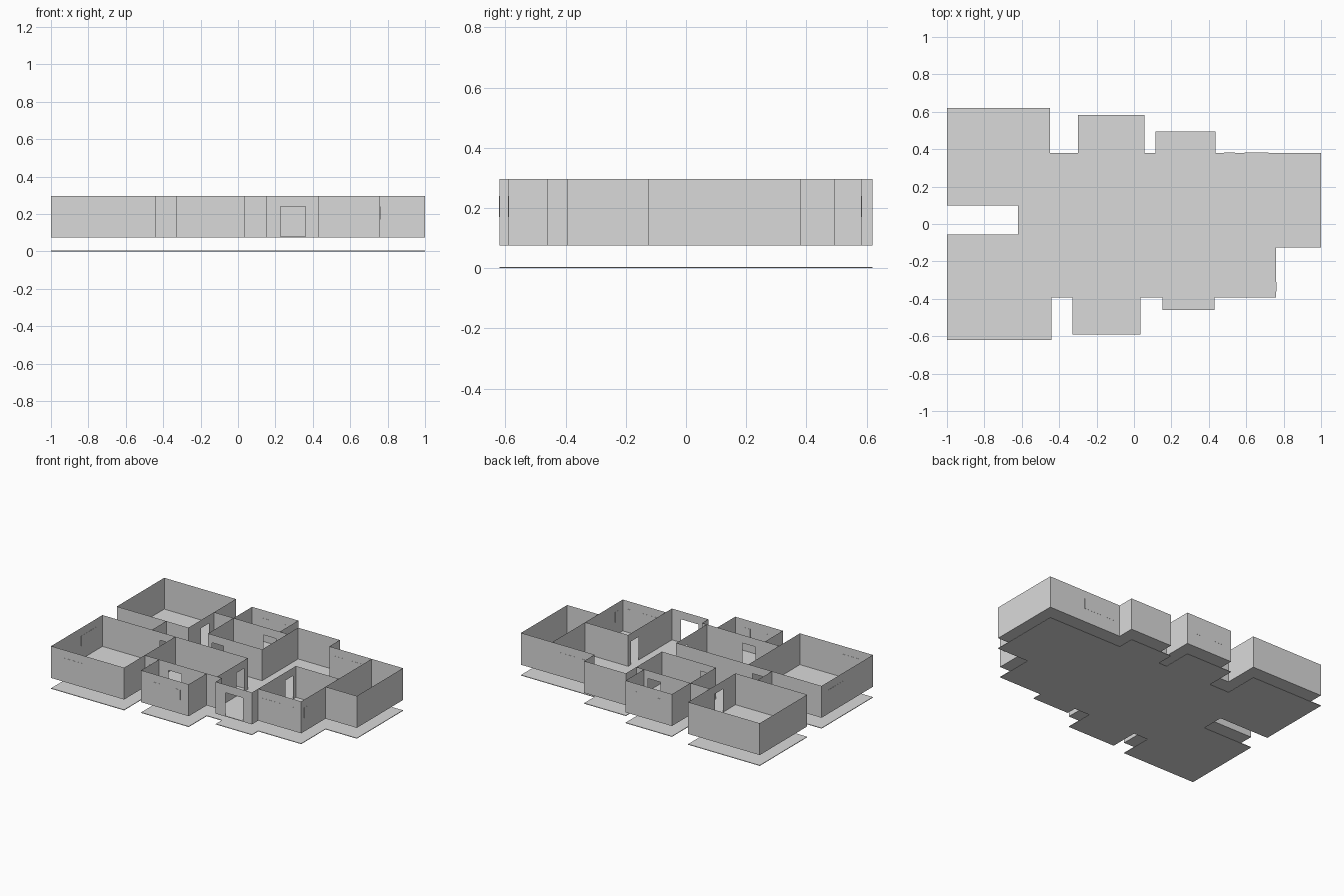
import bpy
import bmesh

default_cube = bpy.data.objects.get("Cube")
if default_cube:
    bpy.data.objects.remove(default_cube, do_unlink=True)

WALL_BOTTOM, WALL_TOP = 0.075, 0.296
DOOR_TOP = 0.24
SILL, HEAD = 0.17, 0.24
SLAB = 0.004

grey = bpy.data.materials.new("plain grey")
grey.use_nodes = True
grey.diffuse_color = (0.7, 0.7, 0.7, 1)
grey.node_tree.nodes["Principled BSDF"].inputs["Base Color"].default_value = grey.diffuse_color


def finish(bm, name):
    """Turn a bmesh into a named grey object."""
    bmesh.ops.remove_doubles(bm, verts=bm.verts, dist=0.0001)
    bmesh.ops.recalc_face_normals(bm, faces=bm.faces)
    mesh = bpy.data.meshes.new(name)
    bm.to_mesh(mesh)
    bm.free()
    mesh.materials.append(grey)
    obj = bpy.data.objects.new(name, mesh)
    bpy.context.collection.objects.link(obj)


def add_panel(bm, start, end, bottom, top):
    """Upright sheet between two plan points."""
    corners = [(*start, bottom), (*end, bottom), (*end, top), (*start, top)]
    bm.faces.new([bm.verts.new(c) for c in corners])


def add_wall(bm, start, end, door=None):
    """Wall sheet along x or y, with an optional doorway given as a span."""
    if door is None:
        add_panel(bm, start, end, WALL_BOTTOM, WALL_TOP)
        return
    along_x = start[1] == end[1]
    low, high = [(d, start[1]) if along_x else (start[0], d) for d in door]
    add_panel(bm, start, low, WALL_BOTTOM, WALL_TOP)
    add_panel(bm, low, high, DOOR_TOP, WALL_TOP)
    add_panel(bm, high, end, WALL_BOTTOM, WALL_TOP)


def make_slab(name, bottom):
    """Thin floor plate with the outline of the house."""
    bm = bmesh.new()
    for z in (bottom, bottom + SLAB):
        bm.faces.new([bm.verts.new((x, y, z)) for x, y in outline])
    for start, end in outline_edges:
        add_panel(bm, start, end, bottom, bottom + SLAB)
    finish(bm, name)


def make_window(name, axis, level, low, high):
    """Two thin panes: side by side when wide, stacked when narrow."""
    bm = bmesh.new()
    mid_u, mid_z = (low + high) / 2, (SILL + HEAD) / 2
    if high - low > 0.1:
        panes = [(low, mid_u, SILL, HEAD), (mid_u, high, SILL, HEAD)]
    else:
        panes = [(low, high, SILL, mid_z), (low, high, mid_z, HEAD)]
    for u0, u1, z0, z1 in panes:
        for v in bmesh.ops.create_cube(bm, size=1)["verts"]:
            u = u0 if v.co.x < 0 else u1
            depth = level + v.co.y * SLAB / 2
            z = z0 if v.co.z < 0 else z1
            v.co = (u, depth, z) if axis == "x" else (depth, u, z)
    finish(bm, name)


# Plan lines shared by several rooms
BACK, FRONT, PORCH = 0.38, -0.393, -0.461
HALL_BACK, HALL_FRONT = 0.10, -0.057
EAST, CORE, WING = 0.76, 0.115, -0.126
LEFT_FRONT, BATH_FRONT, BATH_BACK = -0.62, -0.59, 0.583

# Outline of the whole house, clockwise from the back left room
outline = [
    (-1, 0.62), (-0.45, 0.62), (-0.45, BACK), (-0.3, BACK),
    (-0.3, BATH_BACK), (0.055, BATH_BACK), (0.055, BACK), (CORE, BACK),
    (CORE, 0.495), (0.435, 0.495), (0.435, BACK), (1, BACK),
    (1, WING), (EAST, WING), (EAST, FRONT), (0.43, FRONT),
    (0.43, PORCH), (0.152, PORCH), (0.152, FRONT), (0.035, FRONT),
    (0.035, BATH_FRONT), (-0.33, BATH_FRONT), (-0.33, FRONT), (-0.44, FRONT),
    (-0.44, LEFT_FRONT), (-1, LEFT_FRONT), (-1, HALL_FRONT), (-0.62, HALL_FRONT),
    (-0.62, HALL_BACK), (-1, HALL_BACK),
]
outline_edges = list(zip(outline, outline[1:] + outline[:1]))

# Ground plate, and the raised floor the walls stand on
make_slab("ground_plate", 0)
make_slab("room_floor", WALL_BOTTOM)

# Outer walls follow the outline; the porch side holds the entrance
bm = bmesh.new()
for start, end in outline_edges:
    is_porch = start[1] == end[1] == PORCH
    add_wall(bm, start, end, (0.36, 0.227) if is_porch else None)
finish(bm, "outer_walls")

# Inner walls with their doorways
inner_walls = {
    "back_left_room_side_wall": ((-0.45, HALL_BACK), (-0.45, BACK), (0.235, 0.325)),
    "back_left_room_hall_wall": ((-0.62, HALL_BACK), (-0.45, HALL_BACK), None),
    "back_bedroom_side_wall": ((-0.3, HALL_BACK), (-0.3, BACK), None),
    "back_bedroom_hall_wall": ((-0.3, HALL_BACK), (CORE, HALL_BACK), (-0.27, -0.18)),
    "back_bedroom_east_wall": ((CORE, HALL_BACK), (CORE, BACK), None),
    "back_bath_wall": ((-0.3, BACK), (0.055, BACK), (-0.07, 0.025)),
    "front_left_room_hall_wall": ((-0.62, HALL_FRONT), (-0.44, HALL_FRONT), (-0.56, -0.47)),
    "front_bedroom_side_wall": ((-0.44, FRONT), (-0.44, HALL_FRONT), None),
    "front_bedroom_hall_wall": ((-0.44, HALL_FRONT), (CORE, HALL_FRONT), None),
    "front_bedroom_east_wall": ((CORE, FRONT), (CORE, HALL_FRONT), (-0.18, -0.1)),
    "front_bath_wall": ((-0.33, FRONT), (0.035, FRONT), (-0.26, -0.16)),
    "study_west_wall": ((0.43, FRONT), (0.43, 0.02), (-0.095, -0.01)),
    "study_back_wall": ((0.43, 0.02), (EAST, 0.02), None),
    "east_wing_wall": ((EAST, WING), (EAST, BACK), None),
}
for name, (start, end, door) in inner_walls.items():
    bm = bmesh.new()
    add_wall(bm, start, end, door)
    finish(bm, name)

# Windows: wall direction, wall position, span
windows = {
    "front_left_room_window": ("x", LEFT_FRONT, -0.91, -0.76),
    "front_left_room_side_window": ("y", -1, -0.29, -0.11),
    "front_bedroom_window": ("x", FRONT, -0.41, -0.36),
    "front_bath_left_window": ("x", BATH_FRONT, -0.235, -0.19),
    "front_bath_right_window": ("x", BATH_FRONT, -0.08, -0.03),
    "study_wide_window": ("x", FRONT, 0.46, 0.61),
    "study_small_window": ("x", FRONT, 0.68, 0.72),
    "study_side_window": ("y", EAST, -0.36, -0.31),
    "back_wide_window": ("x", BACK, 0.59, 0.72),
    "back_small_window": ("x", BACK, 0.48, 0.54),
    "back_bath_right_window": ("x", BATH_BACK, -0.06, -0.01),
    "back_bath_left_window": ("x", BATH_BACK, -0.22, -0.17),
}
for name, spec in windows.items():
    make_window(name, *spec)
